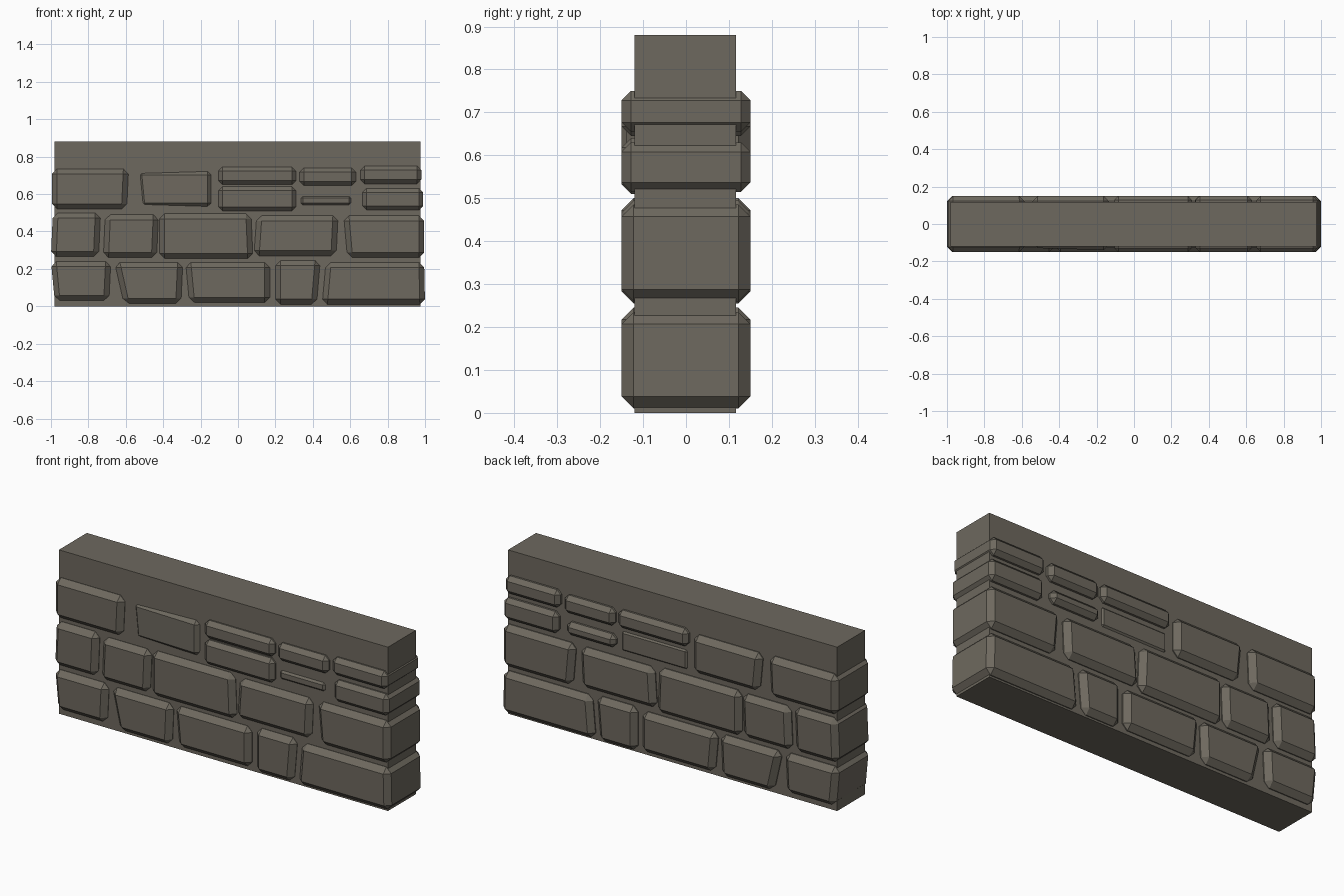
import bpy, bmesh, math

default = bpy.data.objects.get("Cube")
if default:
    bpy.data.objects.remove(default, do_unlink=True)

stone_grey = bpy.data.materials.new("stone_grey")
stone_grey.use_nodes = True
colour = (0.155, 0.14, 0.113, 1)
stone_grey.diffuse_color = colour
shader = stone_grey.node_tree.nodes["Principled BSDF"]
shader.inputs["Base Color"].default_value = colour
shader.inputs["Roughness"].default_value = 0.9


def block(name, left, right, bottom, top, front, back, lean=(0, 0), tilt=0, bevel=0):
    """Box whose lower corners lean inwards, with optional chamfered edges."""
    bm = bmesh.new()
    bmesh.ops.create_cube(bm, size=1)
    for v in bm.verts:
        is_left, is_low, is_front = (c < 0 for c in v.co)
        is_low, is_front = v.co.z < 0, v.co.y < 0
        x = left if is_left else right
        if is_low:
            x += lean[0] if is_left else -lean[1]
        y = front if is_front else back
        if is_front and is_left:
            y += tilt
        v.co = (x, y, bottom if is_low else top)
    if bevel:
        bmesh.ops.bevel(bm, geom=bm.edges[:], offset=bevel, segments=1,
                        affect='EDGES', clamp_overlap=True)
    bmesh.ops.recalc_face_normals(bm, faces=bm.faces[:])
    mesh = bpy.data.meshes.new(name)
    bm.to_mesh(mesh)
    bm.free()
    mesh.materials.append(stone_grey)
    obj = bpy.data.objects.new(name, mesh)
    bpy.context.collection.objects.link(obj)
    return obj


# Plain mortar core
block("wall_core", -.98, .975, 0, .88, -.12, .117)

# Each stone: left, right, bottom, top, left lean, right lean
courses = {
    "lower_stone": [
        (-1, -.68, .03, .24, .02, .01),
        (-.66, -.295, .015, .235, .05, .01),
        (-.28, .17, .02, .235, .02, 0),
        (.2, .44, .01, .245, 0, .02),
        (.47, .995, .01, .235, -.02, -.005),
    ],
    "middle_stone": [
        (-.99, -.735, .265, .5, -.01, .01),
        (-.71, -.425, .26, .49, -.01, .01),
        (-.42, .07, .255, .495, 0, -.01),
        (.1, .535, .27, .485, -.015, .01),
        (.565, .995, .26, .485, .02, 0),
    ],
    "upper_stone": [
        (-.995, -.585, .52, .735, 0, .01),
        (-.545, -.135, .525, .73, .02, 0),
    ],
    "slim_stone": [
        (-.105, .31, .65, .745, 0, 0),
        (-.105, .31, .51, .64, 0, 0),
        (.33, .63, .645, .74, 0, 0),
        (.325, .615, .53, .6, 0, 0),
        (.655, .98, .655, .75, 0, 0),
        (.665, .99, .515, .63, 0, 0),
    ],
}

# Stones that sit nearly flush on one side: front, back
depths = {
    "upper_stone_2": (-.14, .15),
    "slim_stone_2": (-.15, .125),
    "slim_stone_4": (-.13, .15),
}
tilts = {"upper_stone_2": .012}

# Stones run through the wall and show on both faces and at the ends
for course, stones in courses.items():
    for number, (left, right, bottom, top, *lean) in enumerate(stones, 1):
        name = f"{course}_{number}"
        front, back = depths.get(name, (-.15, .15))
        stone = block(name, left, right, bottom, top, front, back, lean,
                      tilts.get(name, 0), .022 if course == "slim_stone" else .028)
        bpy.ops.object.select_all(action='DESELECT')
        stone.select_set(True)
        bpy.context.view_layer.objects.active = stone
        bpy.ops.object.shade_smooth_by_angle(angle=math.radians(30))
